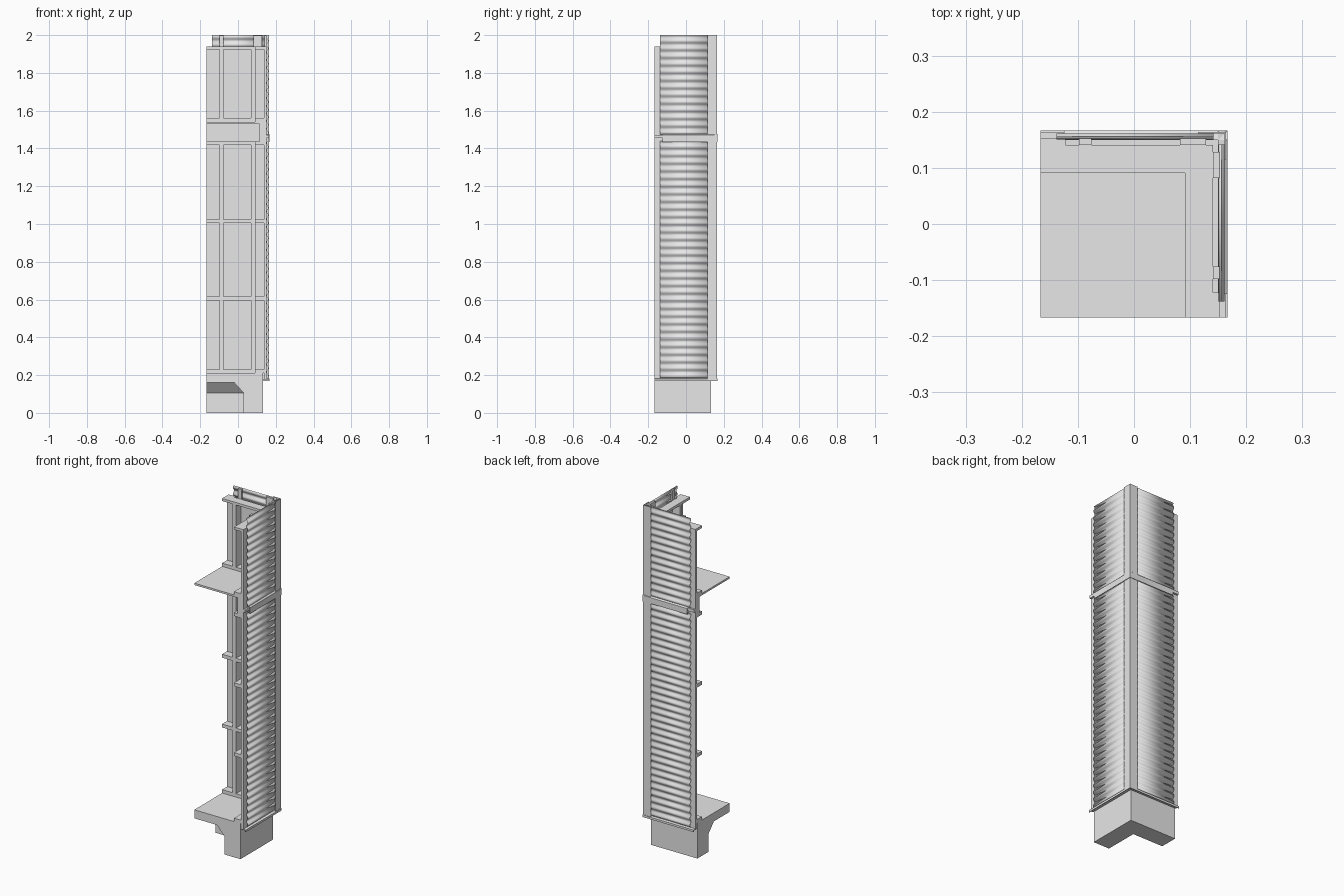
import bpy, bmesh, math

cube = bpy.data.objects.get("Cube")
if cube:
    bpy.data.objects.remove(cube, do_unlink=True)

grey = bpy.data.materials.new("light_grey")
grey.use_nodes = True
grey.diffuse_color = (0.8, 0.8, 0.8, 1)
grey.node_tree.nodes["Principled BSDF"].inputs["Base Color"].default_value = (0.8, 0.8, 0.8, 1)

END = -0.167          # open end of both walls
INNER, FACE = 0.091, 0.137   # framing depth
SHEATH, BATTEN = 0.141, 0.152


def finish(name, bm):
    bmesh.ops.recalc_face_normals(bm, faces=bm.faces[:])
    mesh = bpy.data.meshes.new(name)
    bm.to_mesh(mesh)
    bm.free()
    mesh.materials.append(grey)
    obj = bpy.data.objects.new(name, mesh)
    bpy.context.collection.objects.link(obj)
    return obj


def prism(name, profile, start, stop, place):
    """Extrude a closed profile; place(a, b, t) gives the position."""
    bm = bmesh.new()
    rings = [[bm.verts.new(place(a, b, t)) for a, b in profile] for t in (start, stop)]
    for ring in rings:
        bm.faces.new(ring)
    n = len(profile)
    for i in range(n):
        j = (i + 1) % n
        bm.faces.new((rings[0][i], rings[0][j], rings[1][j], rings[1][i]))
    return finish(name, bm)


# Each wall uses outward distance w, height z and distance along u
def left_wall(w, z, u):
    return (w, u, z)


def back_wall(w, z, u):
    return (u, w, z)


def upright(x, y, z):
    return (x, y, z)


def box(name, place, u, w, z):
    profile = [(w[0], z[0]), (w[1], z[0]), (w[1], z[1]), (w[0], z[1])]
    return prism(name, profile, u[0], u[1], place)


def cladding(name, place, z0, z1):
    """Horizontally corrugated sheet."""
    pitch, steps = 0.0405, 10
    n = round((z1 - z0) / pitch * steps)
    bm = bmesh.new()
    last = None
    for i in range(n + 1):
        z = z0 + (z1 - z0) * i / n
        w = 0.156 + 0.0045 * math.sin(math.tau * i / steps)
        row = [bm.verts.new(place(w, z, u)) for u in (-0.138, 0.142)]
        if last:
            bm.faces.new((last[0], last[1], row[1], row[0])).smooth = True
        last = row
    obj = finish(name, bm)
    mod = obj.modifiers.new("thickness", "SOLIDIFY")
    mod.thickness = 0.0015
    mod.offset = 0
    return obj


# Concrete slab with haunched footing under both walls
slab = [(END, 0.21), (0.133, 0.21), (0.133, 0), (0.03, 0), (0.03, 0.105), (-0.02, 0.16), (END, 0.16)]
prism("slab_and_left_footing", slab, END, 0.133, left_wall)
footing = [(0.133, 0.16), (0.133, 0), (0.03, 0), (0.03, 0.105), (-0.02, 0.16)]
prism("back_footing", footing, END, 0.08, back_wall)

# Upper floor board
box("upper_floor", left_wall, (END, FACE), (END, FACE), (1.53, 1.541))

walls = (
    ("left", left_wall, 0.095, FACE, [-0.094, 0.072]),
    ("back", back_wall, FACE, 0.115, [-0.099, 0.068, 0.115]),
)
plates = (
    ("sole_plate", 0.21, 0.23), ("lower_nogging", 0.595, 0.615),
    ("upper_nogging", 1.005, 1.025), ("head_plate", 1.417, 1.437),
    ("upper_sole_plate", 1.541, 1.56), ("upper_head_plate", 1.925, 1.94),
)

for side, place, corner, rim_end, studs in walls:
    # Timber frame
    for part, z0, z1 in plates:
        box(f"{side}_{part}", place, (END, corner), (INNER, FACE), (z0, z1))
    for k, u in enumerate(studs):
        for storey, z0, z1 in (("lower", 0.23, 1.417), ("upper", 1.56, 1.925)):
            box(f"{side}_{storey}_stud_{k}", place, (u, u + 0.022), (INNER, FACE), (z0, z1))
    box(f"{side}_rim_joist", place, (END, rim_end), (0.115, FACE), (1.437, 1.53))

    # Sheathing and battens
    box(f"{side}_sheathing", place, (END, SHEATH), (FACE, SHEATH), (0.18, 1.94))
    for part, u0, u1, top in (("end", END, -0.122, 1.94), ("middle", -0.098, -0.076, 1.998),
                              ("corner", 0.082, 0.128, 1.998)):
        box(f"{side}_{part}_batten", place, (u0, u1), (SHEATH, BATTEN), (0.187, top))
    box(f"{side}_vent_strip", place, (END, BATTEN), (SHEATH, BATTEN), (0.182, 0.187))

    # Corrugated cladding
    cladding(f"{side}_lower_cladding", place, 0.186, 1.44)
    cladding(f"{side}_upper_cladding", place, 1.474, 2.0)

    # Flashings at the base and between storeys
    base = [(SHEATH, 0.178), (0.163, 0.176), (0.163, 0.168), (0.167, 0.168), (0.167, 0.18), (SHEATH, 0.183)]
    prism(f"{side}_base_flashing", base, END, 0.167, place)
    box(f"{side}_flashing_ledge", place, (END, 0.163), (SHEATH, 0.163), (1.455, 1.472))
    apron = [(0.150, 1.477), (0.161, 1.475), (0.167, 1.470), (0.167, 1.435), (0.163, 1.435), (0.163, 1.466), (0.150, 1.472)]
    prism(f"{side}_flashing_apron", apron, -0.125, 0.167, place)

# L-shaped corner trim
trim = [(0.114, 0.161), (0.161, 0.161), (0.161, 0.114), (0.164, 0.114), (0.164, 0.164), (0.114, 0.164)]
prism("corner_trim", trim, 0.18, 2.0, upright)
